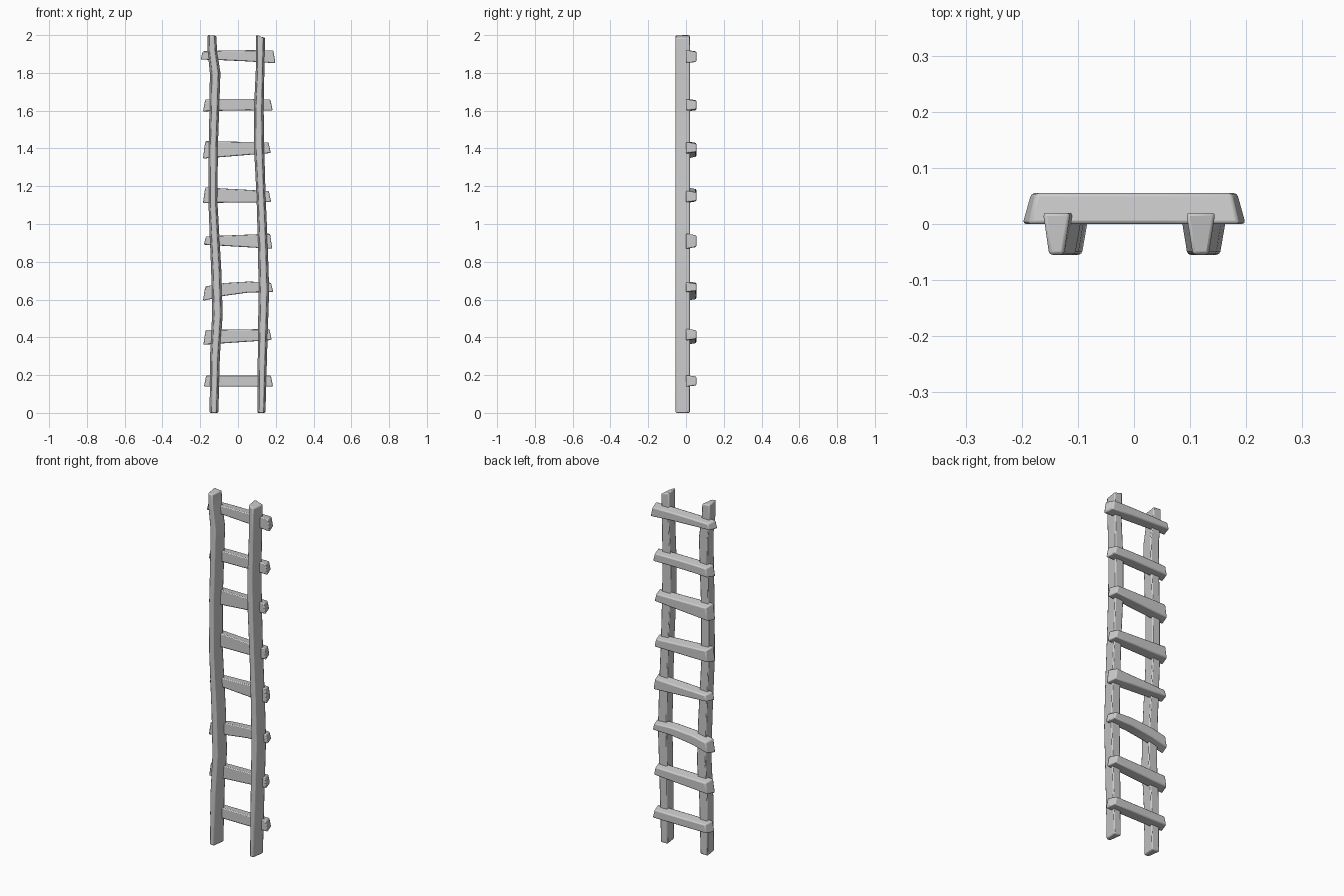
import bpy
import bmesh
import math

cube = bpy.data.objects.get("Cube")
if cube:
    bpy.data.objects.remove(cube, do_unlink=True)

grey = bpy.data.materials.new("plain grey wood")
grey.use_nodes = True
colour = (0.6, 0.6, 0.6, 1)
grey.diffuse_color = colour
grey.node_tree.nodes["Principled BSDF"].inputs["Base Color"].default_value = colour


def loft(name, sections, bevel):
    """Skin a list of four-cornered sections into one capped beam."""
    bm = bmesh.new()
    rings = [[bm.verts.new(p) for p in section] for section in sections]
    for a, b in zip(rings, rings[1:]):
        for i in range(4):
            j = (i + 1) % 4
            bm.faces.new((a[i], a[j], b[j], b[i]))
    bm.faces.new(rings[0][::-1])
    bm.faces.new(rings[-1])
    bmesh.ops.recalc_face_normals(bm, faces=bm.faces)
    mesh = bpy.data.meshes.new(name)
    bm.to_mesh(mesh)
    bm.free()
    mesh.materials.append(grey)
    obj = bpy.data.objects.new(name, mesh)
    bpy.context.collection.objects.link(obj)
    mod = obj.modifiers.new("worn edges", "BEVEL")
    mod.width = bevel
    mod.segments = 2
    mod.limit_method = "ANGLE"
    mod.angle_limit = math.radians(30)
    bpy.ops.object.select_all(action="DESELECT")
    obj.select_set(True)
    bpy.context.view_layer.objects.active = obj
    bpy.ops.object.shade_smooth_by_angle(angle=math.radians(40))


def rail(name, path, tilt):
    """Wavy upright, narrow at the front and wide at the back."""
    sections = []
    for x, z, half in path:
        lean = tilt if z == 2 else 0
        sections.append([(x + side * half * width, y, z - (lean if side > 0 else 0))
                         for side, width, y in ((-1, 1, 0.02), (1, 1, 0.02),
                                                (1, 0.55, -0.055), (-1, 0.55, -0.055))])
    loft(name, sections, 0.006)


# Uprights: centre x, height, half width
rail("right_rail", [(-0.127, 0, 0.024), (-0.122, 0.3, 0.027), (-0.109, 0.52, 0.029),
                    (-0.115, 0.75, 0.028), (-0.132, 1.1, 0.025), (-0.131, 1.4, 0.025),
                    (-0.125, 1.62, 0.027), (-0.121, 1.8, 0.029), (-0.136, 1.92, 0.026),
                    (-0.138, 2, 0.024)], 0.004)
rail("left_rail", [(0.124, 0, 0.022), (0.13, 0.35, 0.026), (0.137, 0.65, 0.029),
                   (0.131, 0.9, 0.027), (0.122, 1.15, 0.025), (0.112, 1.4, 0.028),
                   (0.11, 1.6, 0.027), (0.118, 1.85, 0.023), (0.119, 2, 0.026)], 0.015)


def rung(name, x0, lo0, hi0, x1, lo1, hi1, rise):
    """Tapered crosspiece, with its ends cut back and its rear face narrower."""
    sections = []
    for t in (0, 0.3, 0.65, 1):
        x = x0 + (x1 - x0) * t
        bow = rise * math.sin(math.pi * t)
        lo = lo0 + (lo1 - lo0) * t + bow
        hi = hi0 + (hi1 - hi0) * t + bow
        inset = (hi - lo) * 0.12
        end = {0: 1, 1: -1}.get(t, 0)
        sections.append([(x, 0, lo), (x + end * 0.012, 0, hi),
                         (x + end * 0.026, 0.055, hi - inset),
                         (x + end * 0.015, 0.055, lo + inset)])
    loft(name, sections, 0.006)


# Rungs: right end x, low, high; left end x, low, high; bow
rungs = [
    (-0.182, 0.138, 0.2, 0.187, 0.138, 0.2, 0),
    (-0.185, 0.36, 0.44, 0.18, 0.385, 0.445, 0),
    (-0.187, 0.592, 0.67, 0.188, 0.64, 0.69, 0.015),
    (-0.183, 0.89, 0.935, 0.183, 0.868, 0.95, 0),
    (-0.187, 1.11, 1.195, 0.177, 1.115, 1.175, 0),
    (-0.187, 1.345, 1.44, 0.175, 1.375, 1.433, 0),
    (-0.187, 1.595, 1.66, 0.185, 1.6, 1.66, 0.003),
    (-0.2, 1.87, 1.915, 0.2, 1.85, 1.92, 0.003),
]
for i, shape in enumerate(rungs):
    rung(f"rung_{i + 1}", *shape)
